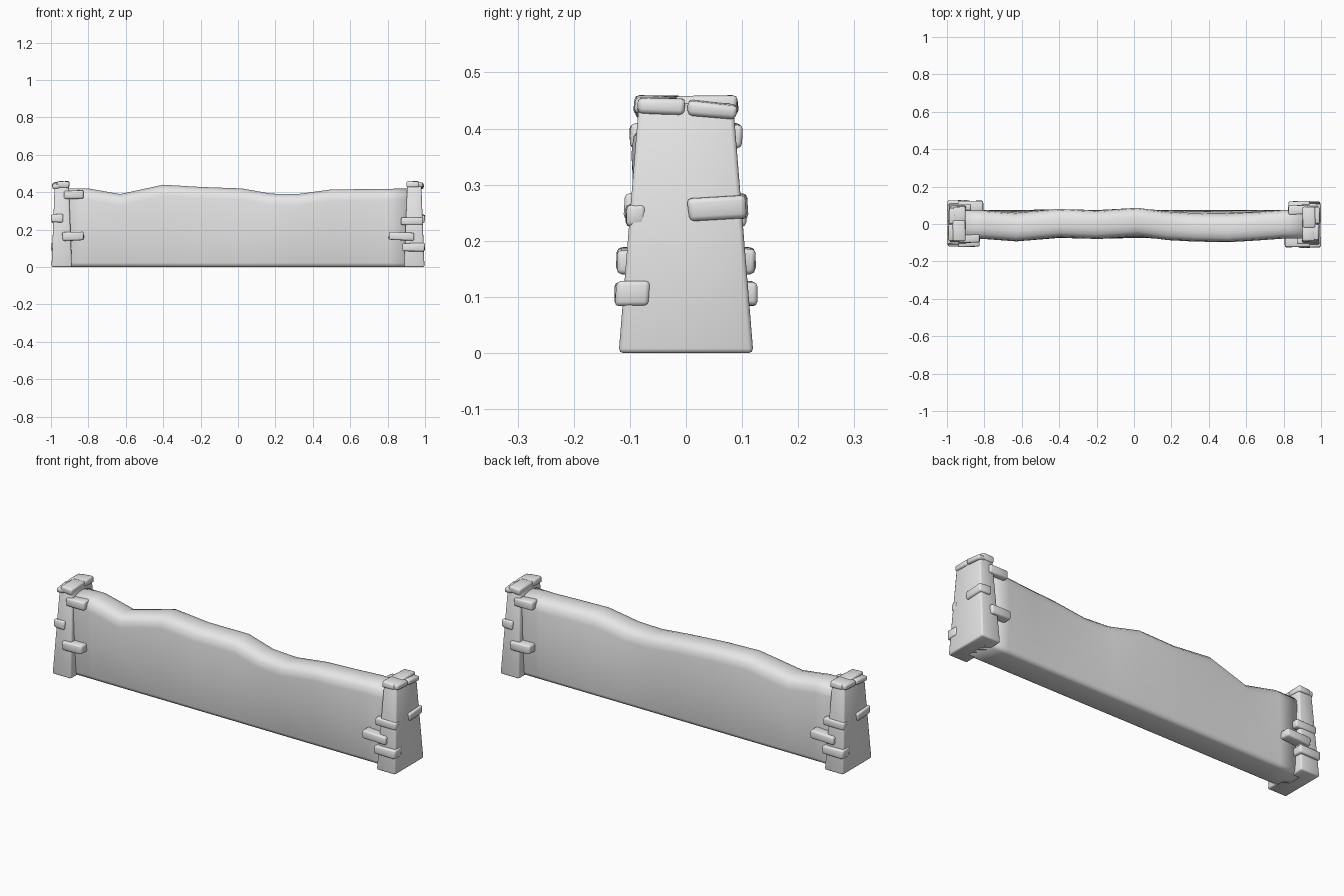
import bpy, bmesh, math, random
from mathutils import Matrix, Vector

random.seed(4)
cube = bpy.data.objects.get("Cube")
if cube:
    bpy.data.objects.remove(cube, do_unlink=True)

stone = bpy.data.materials.new("pale grey stone")
stone.use_nodes = True
grey = (0.8, 0.8, 0.8, 1)
stone.diffuse_color = grey
stone.node_tree.nodes["Principled BSDF"].inputs["Base Color"].default_value = grey


def finish(name, bm):
    bmesh.ops.recalc_face_normals(bm, faces=bm.faces)
    mesh = bpy.data.meshes.new(name)
    bm.to_mesh(mesh)
    bm.free()
    mesh.materials.append(stone)
    for face in mesh.polygons:
        face.use_smooth = True
    obj = bpy.data.objects.new(name, mesh)
    bpy.context.collection.objects.link(obj)
    return obj


def half_turn_copy(obj, name):
    twin = obj.copy()
    twin.data = obj.data.copy()
    twin.name = name
    twin.rotation_euler.z = math.pi
    bpy.context.collection.objects.link(twin)


def box(bm, xs, ys, zs):
    bmesh.ops.create_cube(bm, size=1)
    for v in bm.verts:
        v.co = [lo + (c + 0.5) * (hi - lo)
                for c, (lo, hi) in zip(v.co, (xs, ys, zs))]


def soften(bm, width):
    bmesh.ops.bevel(bm, geom=bm.edges[:], offset=width, segments=2,
                    profile=0.5, affect='EDGES')


# Wall: rounded section swept along a wavy crest
def wall():
    # x, crest height, sideways shift of the crest
    stations = [(-0.93, 0.42, -0.005), (-0.8, 0.42, -0.005), (-0.63, 0.39, -0.02),
                (-0.4, 0.44, 0.005), (-0.2, 0.428, -0.005), (0.02, 0.42, 0.012),
                (0.18, 0.392, -0.012), (0.32, 0.39, -0.021), (0.5, 0.415, -0.025),
                (0.65, 0.416, -0.015), (0.8, 0.418, -0.002), (0.93, 0.42, -0.003)]
    bm = bmesh.new()
    rings = []
    for x, h, shift in stations:
        half = [(0.055, 0), (0.07, 0.006), (0.075, 0.022), (0.077, h * 0.5),
                (0.076, h - 0.06), (0.07, h - 0.028), (0.05, h - 0.008), (0.02, h)]
        outline = half + [(-y, z) for y, z in reversed(half)]
        rings.append([bm.verts.new((x, y + shift * z / h, z)) for y, z in outline])
    for a, b in zip(rings, rings[1:]):
        for i in range(len(a)):
            j = (i + 1) % len(a)
            bm.faces.new((a[i], a[j], b[j], b[i]))
    bm.faces.new(rings[0])
    bm.faces.new(rings[-1])
    finish("wall", bm)


# Pillars: tapered blocks at both ends
def pillars():
    bm = bmesh.new()
    box(bm, (0.888, 0.997), (-0.12, 0.12), (0, 0.445))
    for v in bm.verts:
        if v.co.z > 0.1:
            v.co.x = 0.905 if v.co.x < 0.95 else 0.98
            v.co.y *= 0.7
    soften(bm, 0.008)
    half_turn_copy(finish("left_pillar", bm), "right_pillar")


# Stones: softened, slightly uneven blocks, repeated on the opposite pillar
def stones(label, xs, ys, zs, tilt=0, axis='X'):
    bm = bmesh.new()
    box(bm, xs, ys, zs)
    for v in bm.verts:
        v.co += Vector([random.uniform(-0.003, 0.003) for _ in range(3)])
    mid = Vector([sum(r) / 2 for r in (xs, ys, zs)])
    bmesh.ops.rotate(bm, verts=bm.verts, cent=mid,
                     matrix=Matrix.Rotation(math.radians(tilt), 3, axis))
    soften(bm, 0.008)
    half_turn_copy(finish("left_" + label, bm), "right_" + label)


wall()
pillars()

# Front face stones
stones("front_low_stone", (0.88, 0.998), (-0.125, -0.065), (0.085, 0.127))
stones("front_joint_stone", (0.805, 0.94), (-0.123, -0.06), (0.142, 0.187), 3, 'Y')
stones("front_middle_stone", (0.872, 0.99), (-0.108, -0.07), (0.226, 0.266))

# Outer and back face stones
stones("outer_stone", (0.935, 0.998), (0.003, 0.108), (0.238, 0.28), 4)
stones("back_joint_stone", (0.826, 0.94), (0.06, 0.122), (0.142, 0.188), 3, 'Y')
stones("back_upper_stone", (0.826, 0.93), (0.05, 0.1), (0.366, 0.408), 3, 'Y')

# Cap stones
stones("cap_front_stone", (0.9, 0.966), (-0.093, -0.015), (0.428, 0.458))
stones("cap_back_stone", (0.903, 0.968), (-0.022, 0.09), (0.424, 0.458))
stones("cap_outer_front_stone", (0.95, 0.99), (-0.087, -0.003), (0.426, 0.455))
stones("cap_outer_back_stone", (0.95, 0.992), (0.003, 0.091), (0.42, 0.447), -6)
